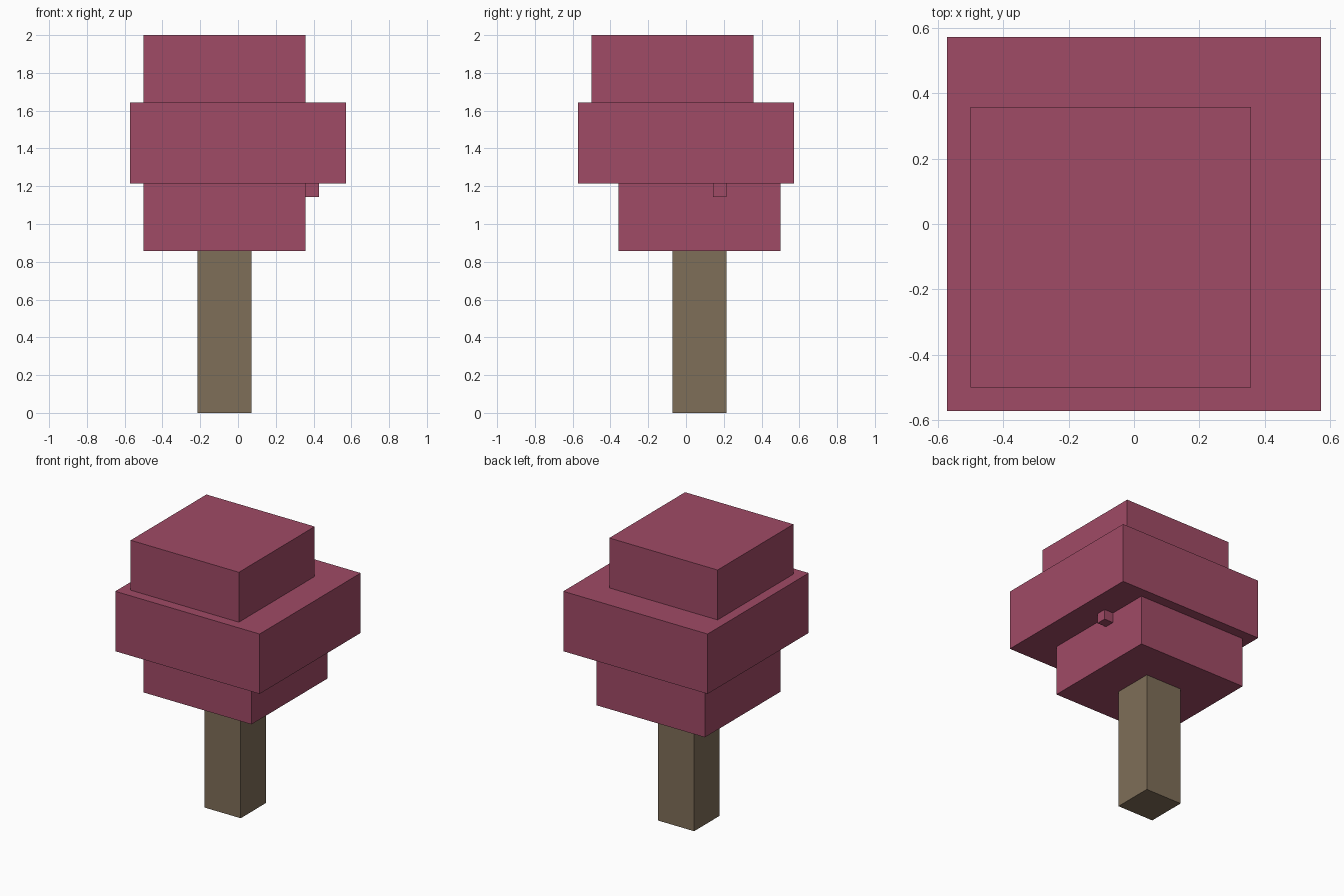
import bpy
from mathutils import Vector

if "Cube" in bpy.data.objects:
    bpy.data.objects.remove(bpy.data.objects["Cube"], do_unlink=True)

UNIT = 2 / 28  # one block; the tree is 28 blocks tall


def material(name, colour):
    mat = bpy.data.materials.new(name)
    mat.use_nodes = True
    mat.diffuse_color = colour
    mat.node_tree.nodes["Principled BSDF"].inputs["Base Color"].default_value = colour
    return mat


def block(name, low, high, mat):
    """Box between two corners given in blocks."""
    low, high = Vector(low) * UNIT, Vector(high) * UNIT
    bpy.ops.mesh.primitive_cube_add(size=1)
    obj = bpy.context.object
    obj.name = name
    for v in obj.data.vertices:
        v.co = (low + high) / 2 + v.co * (high - low)
    obj.data.materials.append(mat)
    return obj


bark = material("brown bark", (0.212, 0.156, 0.098, 1))
leaves = material("dusky pink leaves", (0.352, 0.069, 0.133, 1))

# Trunk
block("trunk", (-3, -1, 0), (1, 3, 12), bark)

# Stacked foliage tiers
block("lower_foliage", (-7, -5, 12), (5, 7, 17), leaves)
block("middle_foliage", (-8, -8, 17), (8, 8, 23), leaves)
block("upper_foliage", (-7, -7, 23), (5, 5, 28), leaves)

# Single leaf block on the left side, under the middle tier
block("leaf_nub", (5, 2, 16), (6, 3, 17), leaves)
